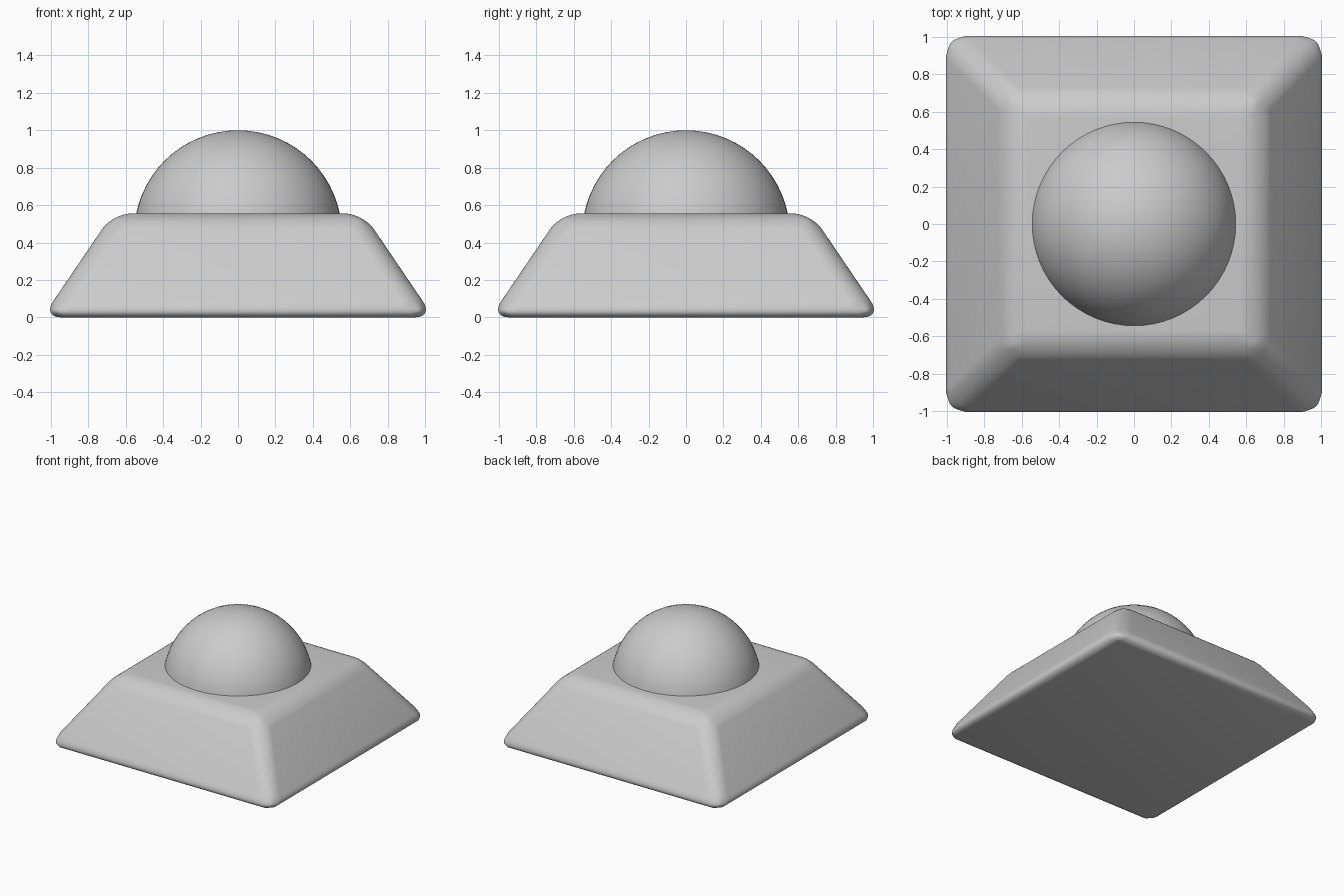
import bpy, bmesh
from math import radians, sqrt, pi

if "Cube" in bpy.data.objects:
    bpy.data.objects.remove(bpy.data.objects["Cube"])

TOP = 0.555


def make_object(name, bm):
    mesh = bpy.data.meshes.new(name)
    bm.to_mesh(mesh)
    bm.free()
    obj = bpy.data.objects.new(name, mesh)
    bpy.context.collection.objects.link(obj)
    bpy.context.view_layer.objects.active = obj
    obj.select_set(True)
    bpy.ops.object.shade_smooth_by_angle(angle=radians(40))
    obj.select_set(False)
    return obj


# Tapered square base with rounded edges
bm = bmesh.new()
bmesh.ops.create_cone(bm, cap_ends=True, segments=4, depth=TOP,
                      radius1=1.0465 * sqrt(2), radius2=0.67 * sqrt(2))
for v in bm.verts:
    # square the four-sided cone up with the axes
    half = 1.0465 if v.co.z < 0 else 0.67
    x, y = v.co.x, v.co.y
    if abs(x) < 1e-3 or abs(y) < 1e-3:
        x, y = (x - y) / sqrt(2), (x + y) / sqrt(2)
    v.co = (half if x > 0 else -half, half if y > 0 else -half,
            0 if v.co.z < 0 else TOP)
bmesh.ops.bevel(bm, geom=bm.edges[:], offset=0.1, offset_type='OFFSET',
                segments=10, profile=0.5, affect='EDGES')
bmesh.ops.recalc_face_normals(bm, faces=bm.faces[:])
make_object("base", bm)

# Round dome set into the top of the base
R = 0.555
bm = bmesh.new()
bmesh.ops.create_uvsphere(bm, u_segments=64, v_segments=32, radius=R)
bmesh.ops.translate(bm, vec=(0, 0, 1 - R), verts=bm.verts[:])
cut = bmesh.ops.bisect_plane(bm, geom=bm.verts[:] + bm.edges[:] + bm.faces[:],
                             plane_co=(0, 0, TOP - 0.06), plane_no=(0, 0, 1),
                             clear_inner=True)
rim = [g for g in cut["geom_cut"] if isinstance(g, bmesh.types.BMEdge)]
bmesh.ops.contextual_create(bm, geom=rim)
bmesh.ops.recalc_face_normals(bm, faces=bm.faces[:])
make_object("dome", bm)
